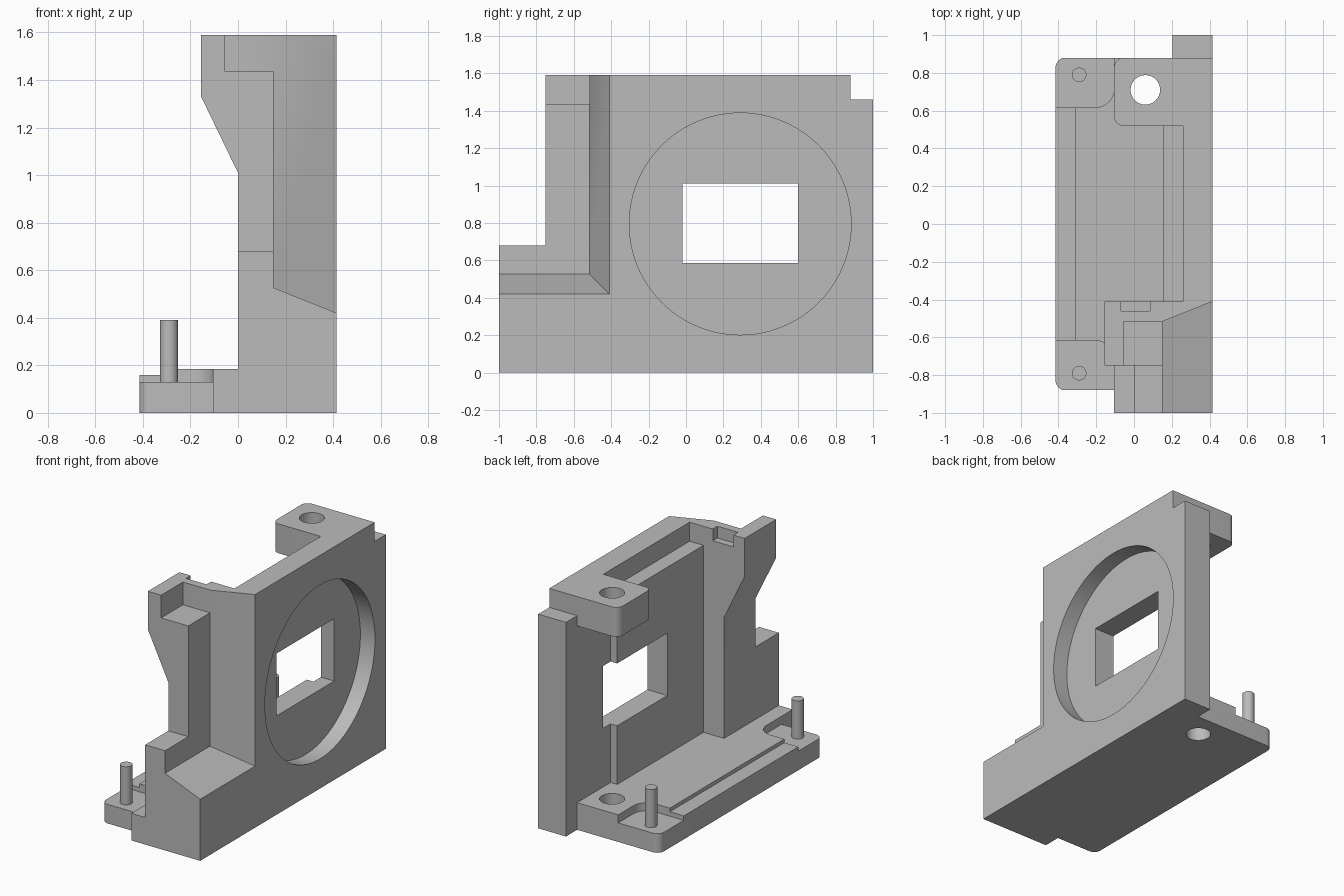
import bpy, bmesh, math
from mathutils import Vector

cube = bpy.data.objects.get("Cube")
if cube:
    bpy.data.objects.remove(cube, do_unlink=True)

grey = bpy.data.materials.new("light grey")
grey.use_nodes = True
grey.diffuse_color = (0.5, 0.5, 0.5, 1)
grey.node_tree.nodes["Principled BSDF"].inputs["Base Color"].default_value = (0.5, 0.5, 0.5, 1)


def loft(name, bottom, top):
    """Closed solid between two matching loops of 3D points."""
    bm = bmesh.new()
    a = [bm.verts.new(p) for p in bottom]
    b = [bm.verts.new(p) for p in top]
    n = len(a)
    bm.faces.new(a[::-1])
    bm.faces.new(b)
    for i in range(n):
        j = (i + 1) % n
        bm.faces.new((a[i], a[j], b[j], b[i]))
    bmesh.ops.recalc_face_normals(bm, faces=bm.faces)
    mesh = bpy.data.meshes.new(name)
    bm.to_mesh(mesh)
    bm.free()
    mesh.materials.append(grey)
    obj = bpy.data.objects.new(name, mesh)
    bpy.context.collection.objects.link(obj)
    return obj


def rounded(corners, steps=10):
    """Outline from (u, v) or (u, v, radius) right-angled corners."""
    out = []
    for i, c in enumerate(corners):
        p = Vector(c[:2])
        if len(c) == 2:
            out.append(p)
            continue
        to_prev = (Vector(corners[i - 1][:2]) - p).normalized()
        to_next = (Vector(corners[(i + 1) % len(corners)][:2]) - p).normalized()
        centre = p + (to_prev + to_next) * c[2]
        for k in range(steps + 1):
            t = k / steps * math.pi / 2
            out.append(centre - c[2] * (to_next * math.cos(t) + to_prev * math.sin(t)))
    return out


def prism(name, corners, lo, hi, axis="z"):
    place = {"x": lambda u, v, w: (w, u, v),
             "y": lambda u, v, w: (u, w, v),
             "z": lambda u, v, w: (u, v, w)}[axis]
    pts = rounded(corners)
    return loft(name, [place(p[0], p[1], lo) for p in pts],
                [place(p[0], p[1], hi) for p in pts])


def box(name, x, y, z):
    return prism(name, [(x[0], y[0]), (x[1], y[0]), (x[1], y[1]), (x[0], y[1])], *z)


def rod(name, u, v, radius, lo, hi, axis="z", sides=48):
    ring = [(u + radius * math.cos(math.tau * i / sides),
             v + radius * math.sin(math.tau * i / sides)) for i in range(sides)]
    return prism(name, ring, lo, hi, axis)


def combine(target, other, operation):
    other.hide_render = True
    mod = target.modifiers.new(operation, "BOOLEAN")
    mod.object, mod.operation, mod.solver = other, operation, "EXACT"
    bpy.context.view_layer.objects.active = target
    bpy.ops.object.modifier_apply(modifier=mod.name)
    bpy.data.objects.remove(other, do_unlink=True)


SIDE, TOP, FLOOR = 0.415, 1.59, 0.185

# Base plate with two rounded corners
body = prism("bracket_body", [(-SIDE, -0.88, 0.05), (-0.105, -0.88), (-0.105, -1), (SIDE, -1),
                              (SIDE, 0.88), (-SIDE, 0.88, 0.05)], 0, FLOOR)

solids = [
    # Upright wall, its thinner rear part and the lower rear lip
    box("wall", (0.155, SIDE), (-0.45, 0.52), (0, TOP)),
    box("rear_wall", (0.205, SIDE), (0.5, 0.88), (0, TOP)),
    box("rear_lip", (0.205, SIDE), (0.85, 1), (0, 1.46)),
    # Column with overhanging head, and the low block before it
    prism("column", [(0, 0), (SIDE, 0), (SIDE, TOP), (-0.155, TOP), (-0.155, 1.33), (0, 1.01)],
          -0.75, -0.41, "y"),
    box("front_block", (0, SIDE), (-1, -0.7), (0, 0.68)),
    # Arm at the top of the rear
    prism("top_arm", [(-0.105, 0.52, 0.05), (0.35, 0.52), (0.35, 0.88), (-0.105, 0.88, 0.05)],
          1.39, TOP),
]
for solid in solids:
    combine(body, solid, "UNION")

# Bevelled corner cut on the outer front side
near, far = 0.15, 0.465
corner_cut = []
for x in (near, far):
    y = -0.41 - (SIDE - x) * 0.4
    z = 0.42 + (SIDE - x) * 0.4
    corner_cut.append([(x, -1.2, z), (x, y, z), (x, y, 1.8), (x, -1.2, 1.8)])

cutters = [
    loft("corner_cut", *corner_cut),
    box("front_clearance", (-0.5, 0.6), (-1.2, -0.75), (0.68, 1.8)),
    box("head_step", (-0.055, 0.3), (-0.9, -0.515), (1.435, 1.8)),
    box("head_slot", (-0.07, 0.085), (-0.46, -0.3), (1.51, 1.8)),
    box("wall_ledge", (0.1, 0.26), (-0.41, 0.52), (1.46, 1.8)),
    box("edge_step", (-0.6, -0.31), (-0.65, 0.65), (0.16, 0.3)),
    rod("lens_recess", 0.29, 0.795, 0.593, SIDE - 0.11, 0.6, "x", 96),
    box("window", (0, 0.6), (-0.02, 0.6), (0.585, 1.01)),
    rod("screw_hole", 0.06, 0.71, 0.078, -0.2, 1.8),
]
for s in (-1, 1):
    cutters.append(prism("peg_pad", [(-0.6, s * 0.617), (-0.105, s * 0.617, 0.1),
                                     (-0.105, s * 1.1), (-0.6, s * 1.1)], 0.13, 0.3))
for cutter in cutters:
    combine(body, cutter, "DIFFERENCE")

# Locating pegs
pegs = [rod(name, -0.29, s * 0.79, 0.038, 0.12, 0.39, sides=32)
        for name, s in (("front_peg", -1), ("rear_peg", 1))]

# Clean flat faces, keep sharp edges
bm = bmesh.new()
bm.from_mesh(body.data)
bmesh.ops.remove_doubles(bm, verts=bm.verts, dist=0.0001)
bmesh.ops.dissolve_limit(bm, angle_limit=0.01, verts=bm.verts, edges=bm.edges)
bm.to_mesh(body.data)
bm.free()
for obj in [body] + pegs:
    bpy.ops.object.select_all(action="DESELECT")
    obj.select_set(True)
    bpy.context.view_layer.objects.active = obj
    bpy.ops.object.shade_smooth_by_angle(angle=math.radians(30))
